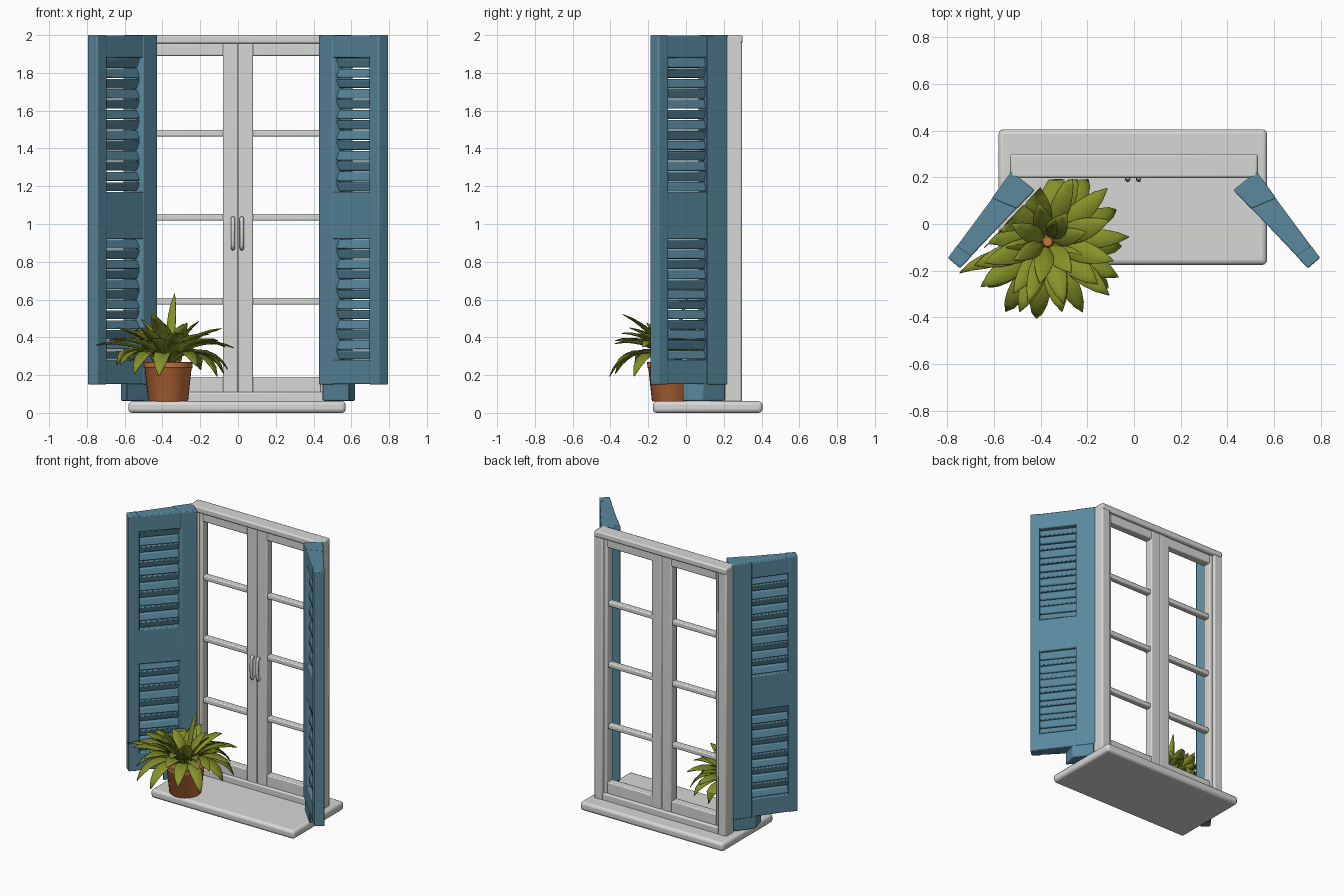
import bpy, bmesh, math, random
from mathutils import Vector

if "Cube" in bpy.data.objects:
    bpy.data.objects.remove(bpy.data.objects["Cube"])

random.seed(4)


def material(name, rgb):
    m = bpy.data.materials.new(name)
    m.diffuse_color = (*rgb, 1)
    m.use_nodes = True
    m.node_tree.nodes["Principled BSDF"].inputs["Base Color"].default_value = m.diffuse_color
    return m


WHITE = material("soft_white", (0.68, 0.68, 0.665))
BLUE = material("shutter_blue", (0.10, 0.25, 0.34))
GREEN = material("leaf_green", (0.24, 0.29, 0.022))
CLAY = material("terracotta", (0.58, 0.175, 0.05))


def finish(name, bm, mat, bevel=0.0, segments=2, angle=40, recalc=True):
    if recalc:
        bmesh.ops.recalc_face_normals(bm, faces=bm.faces)
    me = bpy.data.meshes.new(name)
    bm.to_mesh(me)
    bm.free()
    ob = bpy.data.objects.new(name, me)
    bpy.context.collection.objects.link(ob)
    me.materials.append(mat)
    if bevel:
        mod = ob.modifiers.new("bevel", 'BEVEL')
        mod.width, mod.segments = bevel, segments
    bpy.ops.object.select_all(action='DESELECT')
    ob.select_set(True)
    bpy.context.view_layer.objects.active = ob
    bpy.ops.object.shade_smooth_by_angle(angle=math.radians(angle))
    return ob


def hexa(bm, bottom, top):
    """Six-sided solid from two matching loops of four points."""
    a = [bm.verts.new(p) for p in bottom]
    b = [bm.verts.new(p) for p in top]
    bm.faces.new(a)
    bm.faces.new(b)
    for i in range(4):
        j = (i + 1) % 4
        bm.faces.new((a[i], a[j], b[j], b[i]))


def box(bm, x0, x1, y0, y1, z0, z1):
    loop = [(x0, y0), (x1, y0), (x1, y1), (x0, y1)]
    hexa(bm, [(*p, z0) for p in loop], [(*p, z1) for p in loop])


# Sill slab
bm = bmesh.new()
box(bm, -0.58, 0.57, -0.175, 0.405, 0, 0.062)
finish("sill", bm, WHITE, 0.02, 3)

# Fixed outer frame
bm = bmesh.new()
for s in (-1, 1):
    box(bm, *sorted((s * 0.46, s * 0.53)), 0.203, 0.297, 0.05, 1.99)
box(bm, -0.53, 0.53, 0.197, 0.30, 1.955, 2.0)
box(bm, -0.47, 0.47, 0.205, 0.295, 0.05, 0.11)
finish("outer_frame", bm, WHITE, 0.01)

# Two sashes with glazing bars
for s, name in ((-1, "left_sash"), (1, "right_sash")):
    bm = bmesh.new()
    box(bm, *sorted((s * 0.0, s * 0.08)), 0.215, 0.28, 0.10, 1.957)
    box(bm, *sorted((s * 0.435, s * 0.47)), 0.215, 0.28, 0.10, 1.957)
    for z0, z1 in ((0.10, 0.19), (1.89, 1.957)):
        box(bm, *sorted((s * 0.07, s * 0.44)), 0.218, 0.277, z0, z1)
    for z in (0.59, 1.035, 1.48):
        box(bm, *sorted((s * 0.07, s * 0.44)), 0.225, 0.27, z - 0.017, z + 0.017)
    finish(name, bm, WHITE, 0.007)

# Pull handles on the meeting stiles
for x, name in ((-0.027, "left_handle"), (0.02, "right_handle")):
    cu = bpy.data.curves.new(name, 'CURVE')
    cu.dimensions = '3D'
    cu.bevel_depth, cu.bevel_resolution, cu.use_fill_caps = 0.011, 3, True
    sp = cu.splines.new('POLY')
    path = [(0.22, 0.88), (0.20, 0.87), (0.194, 0.89), (0.191, 0.95),
            (0.194, 1.01), (0.20, 1.03), (0.22, 1.02)]
    sp.points.add(len(path) - 1)
    for p, (y, z) in zip(sp.points, path):
        p.co = (x, y, z, 1)
    ob = bpy.data.objects.new(name, cu)
    bpy.context.collection.objects.link(ob)
    cu.materials.append(WHITE)

# Open shutters: t runs hinge to tip, w runs outer face to inner face
OUT = (Vector((0.525, 0.225)), Vector((0.797, -0.145)))
INN = (Vector((0.425, 0.145)), Vector((0.745, -0.19)))


def shutter_point(s, t, w, z):
    p = OUT[0].lerp(OUT[1], t).lerp(INN[0].lerp(INN[1], t), w)
    return (s * p.x, p.y, z)


def prism(bm, s, loop, z0, z1):
    """Upright prism over a loop of (t, w) points."""
    hexa(bm, [shutter_point(s, t, w, z0) for t, w in loop],
         [shutter_point(s, t, w, z1) for t, w in loop])


def board(bm, s, t0, t1, w0, w1, z0, z1):
    prism(bm, s, [(t0, w0), (t1, w0), (t1, w1), (t0, w1)], z0, z1)


for s, side in ((-1, "left"), (1, "right")):
    bm = bmesh.new()
    # hinge stile and outer stile, the louvre opening sits square to the board
    prism(bm, s, [(0, 0), (0.31, 0), (0.24, 1), (0, 1)], 0.15, 2.0)
    prism(bm, s, [(0.86, 0), (1, 0), (1, 1), (0.84, 1)], 0.15, 2.0)
    rail = [(0.29, 0.02), (0.88, 0.02), (0.86, 0.98), (0.22, 0.98)]
    for z0, z1 in ((0.152, 0.28), (0.92, 1.17), (1.88, 1.998)):
        prism(bm, s, rail, z0, z1)
    # foot resting on the sill
    prism(bm, s, [(0.04, 0.03), (0.36, 0.03), (0.50, 0.95), (0.05, 0.95)], 0.064, 0.17)
    finish(side + "_shutter_frame", bm, BLUE, 0.006)

    # overlapping slats: upper edge forward, rounded on both faces
    bm = bmesh.new()
    for z0, z1, n in ((0.28, 0.92, 12), (1.17, 1.88, 13)):
        for i in range(n):
            z = z0 + (z1 - z0) * (i + 0.5) / n
            h = 0.024 + random.uniform(-0.001, 0.002)
            section = [(0.14, z - h), (0.30, z + h), (0.86, z + h), (0.70, z - h)]
            if i % 2:
                section = [(1 - w, q) for w, q in section]
            hexa(bm, [shutter_point(s, 0.25, w, q) for w, q in section],
                 [shutter_point(s, 0.87, w, q) for w, q in section])
    finish(side + "_shutter_slats", bm, BLUE, 0.007, 2)

# Terracotta pot, turned around the pot axis
CX, CY = -0.37, -0.075


def lathe(name, profile, mat, n=32):
    bm = bmesh.new()
    rings = [[bm.verts.new((CX + r * math.cos(2 * math.pi * k / n),
                            CY + r * math.sin(2 * math.pi * k / n), z))
              for k in range(n)] for r, z in profile]
    for a, b in zip(rings, rings[1:]):
        for k in range(n):
            j = (k + 1) % n
            bm.faces.new((a[k], a[j], b[j], b[k]))
    bm.faces.new(rings[0])
    bm.faces.new(rings[-1])
    return finish(name, bm, mat)


lathe("plant_pot", [(0.10, 0.06), (0.106, 0.066), (0.124, 0.235), (0.129, 0.24),
                    (0.131, 0.268), (0.12, 0.27), (0.115, 0.245)], CLAY)

# Leaf rosette: arching folded blades, kept clear of the shutter and frame
WIDTHS = [0.12, 0.3, 0.62, 0.92, 1.0, 0.86, 0.55, 0.03]
WALL_N = Vector((0.723, -0.691, 0))
WALL_P = Vector((-0.425, 0.145, 0))


def keep_clear(p):
    d = (p - WALL_P).dot(WALL_N)
    if d < 0.012:
        p = p + WALL_N * (0.012 - d)
    p.y = min(p.y, 0.192)
    return p


def leaf(bm, heading, start, end, length, width):
    out = Vector((math.cos(heading), math.sin(heading), 0))
    side = Vector((-out.y, out.x, 0))
    up = Vector((0, 0, 1))
    p = Vector((CX, CY, 0.25)) + out * 0.02
    rows, n = [], len(WIDTHS)
    for i, w in enumerate(WIDTHS):
        a = math.radians(start + (end - start) * (i / (n - 1)) ** 0.8)
        half = width * w
        normal = up * math.cos(a) - out * math.sin(a)
        edge = normal * half * 0.3
        rows.append([bm.verts.new(keep_clear(q)) for q in
                     (p - side * half + edge, p, p + side * half + edge)])
        p = p + (out * math.cos(a) + up * math.sin(a)) * (length / (n - 1))
    for a, b in zip(rows, rows[1:]):
        for k in range(2):
            bm.faces.new((a[k], b[k], b[k + 1], a[k + 1]))


bm = bmesh.new()
# count, start angle, end angle, length, half width
for ring, (count, a0, a1, length, width) in enumerate(
        [(12, 52, -62, 0.38, 0.046), (12, 56, -20, 0.36, 0.048),
         (10, 64, 8, 0.34, 0.048), (7, 74, 35, 0.29, 0.042)]):
    for k in range(count):
        leaf(bm, 2 * math.pi * (k + 0.37 * ring) / count + random.uniform(-0.15, 0.15),
             a0 + random.uniform(-6, 6), a1 + random.uniform(-12, 12),
             length * random.uniform(0.88, 1.04), width * random.uniform(0.85, 1.1))
leaf(bm, 1.2, 86, 72, 0.39, 0.024)       # tall upright shoot
leaf(bm, 4.4, 68, 25, 0.38, 0.04)        # raised front blade
leaf(bm, 3.45, 42, -12, 0.42, 0.034)     # long blade along the shutter
plant = finish("plant_leaves", bm, GREEN, angle=50, recalc=False)
thick = plant.modifiers.new("thickness", 'SOLIDIFY')
thick.thickness = 0.004
